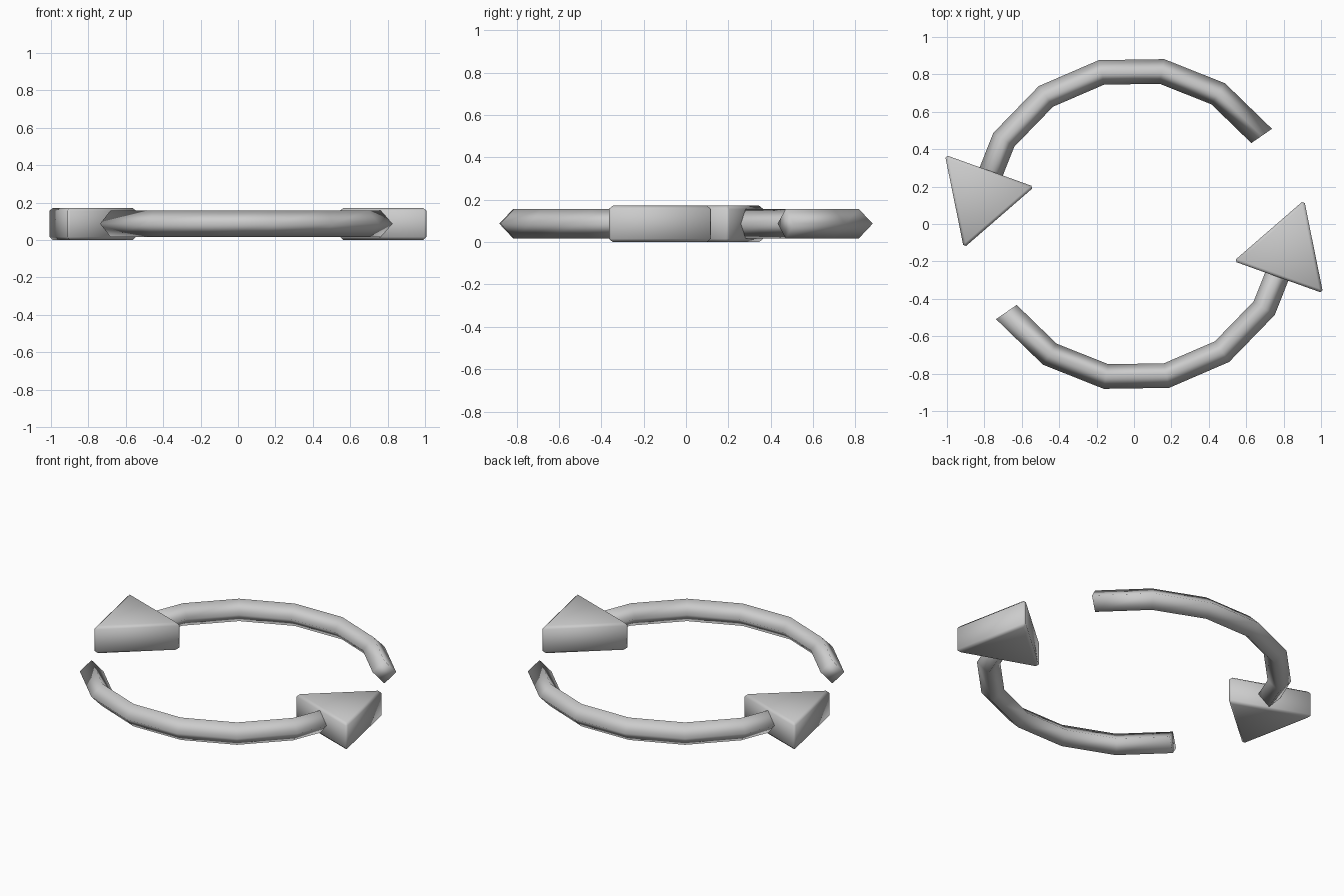
import bpy, bmesh
from math import radians, cos, sin, pi

if "Cube" in bpy.data.objects:
    bpy.data.objects.remove(bpy.data.objects["Cube"])

R, HALF_W, HALF_H, MID_Z = 0.829, 0.067, 0.07, 0.087
START, STEP, COUNT = 34.6, 22.5, 7


def finish(bm, name):
    bmesh.ops.recalc_face_normals(bm, faces=bm.faces)
    for f in bm.faces:
        f.smooth = True
    mesh = bpy.data.meshes.new(name)
    bm.to_mesh(mesh)
    bm.free()
    obj = bpy.data.objects.new(name, mesh)
    bpy.context.collection.objects.link(obj)
    return obj


def arc_shaft(name, turn):
    # Diamond cross-section swept round the centre in coarse steps
    bm = bmesh.new()
    profile = [(R + HALF_W, MID_Z), (R, MID_Z + HALF_H),
               (R - HALF_W, MID_Z), (R, MID_Z - HALF_H)]
    rings = []
    for i in range(COUNT):
        a = radians(START + STEP * i)
        rings.append([bm.verts.new((r * cos(a), r * sin(a), z)) for r, z in profile])
    for a, b in zip(rings, rings[1:]):
        for k in range(4):
            n = (k + 1) % 4
            bm.faces.new((a[k], a[n], b[n], b[k]))
    bm.faces.new(rings[0])
    bm.faces.new(rings[-1])
    obj = finish(bm, name)
    obj.rotation_euler.z = turn


def arrow_head(name, turn):
    # Extruded triangle with one-step chamfered edges
    bm = bmesh.new()
    corners = [(-1.011, 0.370), (-0.533, 0.199), (-0.910, -0.128)]
    low = [bm.verts.new((x, y, 0)) for x, y in corners]
    top = [bm.verts.new((x, y, 0.172)) for x, y in corners]
    bm.faces.new(low)
    bm.faces.new(top)
    for k in range(3):
        n = (k + 1) % 3
        bm.faces.new((low[k], low[n], top[n], top[k]))
    bmesh.ops.recalc_face_normals(bm, faces=bm.faces)
    bmesh.ops.bevel(bm, geom=bm.edges[:], offset=0.016, segments=1,
                    profile=0.5, affect='EDGES')
    obj = finish(bm, name)
    obj.rotation_euler.z = turn


# Two identical arrows, half a turn apart
for side, turn in (("back", 0), ("front", pi)):
    arc_shaft(side + "_arc_shaft", turn)
    arrow_head(side + "_arrow_head", turn)
